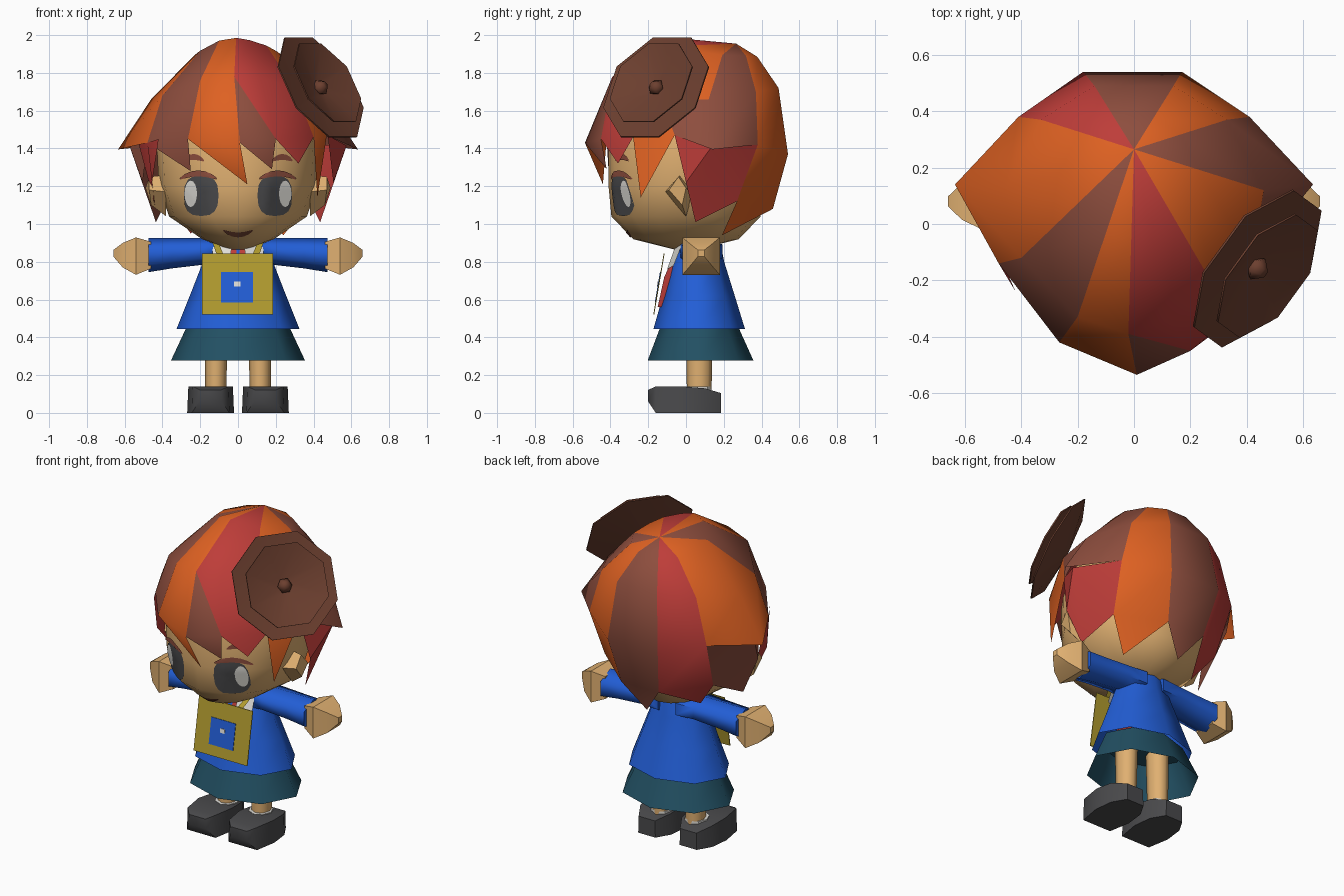
import bpy, bmesh, math
from mathutils import Vector, Matrix
from mathutils.bvhtree import BVHTree

if "Cube" in bpy.data.objects:
    bpy.data.objects.remove(bpy.data.objects["Cube"])


def material(name, rgb):
    m = bpy.data.materials.new(name)
    lin = [((c / 255 + 0.055) / 1.055) ** 2.4 for c in rgb]
    m.diffuse_color = (*lin, 1)
    m.use_nodes = True
    m.node_tree.nodes["Principled BSDF"].inputs["Base Color"].default_value = m.diffuse_color
    return m


M = {n: material(n, c) for n, c in {
    "orange": (222, 97, 34), "brown": (142, 78, 62), "red": (190, 61, 57),
    "skin": (224, 176, 113), "blue": (34, 94, 214), "gold": (178, 156, 47),
    "teal": (34, 80, 99), "charcoal": (74, 74, 76), "dark brown": (108, 63, 47),
    "white": (224, 222, 216)}.items()}


def make(name, faces, mats, idx=None, angle=40, outward=True):
    """Build an object from faces given as lists of points."""
    bm = bmesh.new()
    for i, f in enumerate(faces):
        face = bm.faces.new([bm.verts.new(p) for p in f])
        face.material_index = idx[i] if idx else 0
    bmesh.ops.remove_doubles(bm, verts=bm.verts, dist=0.0005)
    if outward:
        bmesh.ops.recalc_face_normals(bm, faces=bm.faces)
    me = bpy.data.meshes.new(name)
    bm.to_mesh(me)
    bm.free()
    ob = bpy.data.objects.new(name, me)
    bpy.context.collection.objects.link(ob)
    for m in mats:
        me.materials.append(M[m])
    bpy.context.view_layer.objects.active = ob
    ob.select_set(True)
    bpy.ops.object.shade_smooth_by_angle(angle=math.radians(angle))
    ob.select_set(False)
    return ob


def ring(c, ru, rv, n, axis="z", turn=0.0):
    """Ellipse of n points around c, square to the axis."""
    pts = []
    for i in range(n):
        a = 2 * math.pi * (i + turn) / n
        u, v = ru * math.cos(a), rv * math.sin(a)
        pts.append(Vector(c) + Vector((u, v, 0) if axis == "z" else (0, u, v)))
    return pts


def loft(rings, caps=(True, True)):
    faces = []
    for a, b in zip(rings, rings[1:]):
        n = len(a)
        faces += [[a[i], a[(i + 1) % n], b[(i + 1) % n], b[i]] for i in range(n)]
    if caps[0]:
        faces.append(rings[0][::-1])
    if caps[1]:
        faces.append(rings[-1])
    return faces


# Head
head_profile = [(0.865, 0.05, 0.06), (0.92, 0.19, 0.28), (1.04, 0.365, 0.395), (1.2, 0.42, 0.41),
                (1.42, 0.43, 0.41), (1.6, 0.38, 0.36), (1.75, 0.24, 0.22)]
head = make("head", loft([ring((0, 0, z), rx, ry, 16) for z, rx, ry in head_profile]), ["skin"], angle=60)
tree = BVHTree.FromPolygons([v.co for v in head.data.vertices], [p.vertices[:] for p in head.data.polygons])


def on_face(x, z, lift):
    hit = tree.ray_cast(Vector((x, -2, z)), Vector((0, 1, 0)))[0]
    return Vector((x, hit.y - lift, z))


def decal(name, mat, x, z, rx, rz, lift=0.006, bend=0.0, square=1.0):
    """Thin oval laid on the front of the head; bend curves it into an arc."""
    def pt(t, a):
        u, v = [math.copysign(abs(w) ** square, w) * t for w in (math.cos(a), math.sin(a))]
        return on_face(x + rx * u, z + rz * v + bend * u * u, lift)
    n, faces = 16, []
    for k in range(4):
        for i in range(n):
            a, b = 2 * math.pi * i / n, 2 * math.pi * (i + 1) / n
            q = [pt((k + 1) / 4, a), pt((k + 1) / 4, b)]
            faces.append(q + ([pt(0, 0)] if k == 0 else [pt(k / 4, b), pt(k / 4, a)]))
    make(name, faces, [mat], outward=False)


# Face details
for s, side in ((-1, "left"), (1, "right")):
    decal(side + "_eye", "charcoal", s * 0.195, 1.15, 0.092, 0.108, square=.75)
    decal(side + "_eye_white", "white", s * 0.25, 1.16, 0.033, 0.07, 0.009)
    decal(side + "_lash", "brown", s * 0.21, 1.268, 0.1, 0.016, 0.009, -0.03)
    decal(side + "_brow", "brown", s * 0.235, 1.355, 0.055, 0.016, 0.006, -0.02)
    # Ears
    base = [(s * 0.38, y, z) for y, z in ((-0.11, 1.17), (-0.03, 1.26), (0.04, 1.18), (0.0, 1.04))]
    tip = [(s * x, y, z) for x, y, z in ((.47, -.09, 1.18), (.47, -.04, 1.25), (.49, 0, 1.19), (.46, -.02, 1.10))]
    make(side + "_ear", loft([base, tip]), ["skin"], angle=20)
decal("mouth", "dark brown", 0, 0.942, 0.08, 0.013, 0.006, 0.025)

# Hair: one entry per parting line, upper point then lower point
parts = [((-.14, .49, 1.72), (-.18, .54, 1.37)), ((.14, .49, 1.72), (.17, .54, 1.37)),
         ((.33, .37, 1.70), (.41, .38, 1.42)), ((.46, .12, 1.66), (.635, .14, 1.395)),
         ((.42, -.13, 1.66), (.47, -.06, 1.47)), ((.30, -.25, 1.72), (.40, -.28, 1.46)),
         ((.12, -.34, 1.77), (.20, -.45, 1.45)), ((-.02, -.39, 1.78), (.01, -.535, 1.43)),
         ((-.20, -.33, 1.76), (-.265, -.42, 1.45)), ((-.40, -.12, 1.68), (-.48, -.14, 1.43)),
         ((-.46, .12, 1.66), (-.635, .14, 1.395)), ((-.33, .37, 1.70), (-.41, .38, 1.42))]
# Each lock: upper colour, lower colour, hanging points from its far side back
locks = [("brown", "brown", [(.13, .46, 1.08), (0, .39, .91), (-.13, .46, 1.08)]),
         ("orange", "orange", [(.38, .27, 1.12), (.24, .19, .94), (.13, .46, 1.08)]),
         ("brown", "brown", []),
         ("orange", "brown", []),
         ("orange", "orange", [(.42, -.24, 1.14)]),
         ("red", "red", [(.32, -.36, 1.32)]),
         ("red", "brown", [(.18, -.42, 1.29)]),
         ("orange", "orange", [(.05, -.44, 1.21)]),
         ("brown", "brown", [(-.25, -.41, 1.28)]),
         ("orange", "orange", []),
         ("orange", "orange", []),
         ("red", "red", [(-.13, .46, 1.08), (-.25, .21, .95), (-.38, .27, 1.12)])]
tones = ["orange", "brown", "red"]
apex = Vector((0, 0.265, 1.955))


def crown(p):
    p = Vector(p)
    return (apex + p) / 2 + Vector((0, 0, 0.18 * (p - apex).xy.length))


faces, idx = [], []
for i, (top, low, tips) in enumerate(locks):
    (a1, a2), (b1, b2) = parts[i], parts[(i + 1) % len(parts)]
    upper, lower = tones.index(top), tones.index(low)
    faces += [[apex, crown(a1), crown(b1)], [crown(a1), a1, b1, crown(b1)]]
    idx += [upper, upper]
    if top == "red" and low == "brown":
        # Wedge-shaped lock narrowing to a point on the forehead
        faces += [[a1, a2, b1], [a2, b2, b1]]
        idx += [upper, lower]
    else:
        faces.append([a1, a2, b2, b1])
        idx.append(lower)
    if tips:
        faces.append([b2, a2] + tips[::-1])
        idx.append(lower)
make("hair", faces, tones, idx, angle=60)

# Side locks under the flared tips
for s, side, tone, y0 in ((1, "right", "red", -.06), (-1, "left", "brown", -.06)):
    p = [(s * x, y, z) for x, y, z in ((.475, y0, 1.47), (.575, .14, 1.415), (.41, .38, 1.42),
                                       (.38, .27, 1.12), (.435, .05, 1.01), (.505, .0, 1.22))]
    make(side + "_side_lock", [[p[0], p[1], p[5]], [p[1], p[3], p[4], p[5]], [p[1], p[2], p[3]]], [tone])
make("left_front_lock", [[(-.42, -.24, 1.45), (-.48, -.14, 1.43), (-.455, -.16, 1.22)],
                         [(-.48, -.14, 1.43), (-.525, -.03, 1.42), (-.44, -.06, 1.1), (-.455, -.16, 1.22)]], ["red"])

# Round ornament: two eight-sided funnels and a centre bead
normal = Vector((0.70, -0.51, 0.48)).normalized()
frame = Matrix.Translation((0.44, -0.16, 1.725)) @ normal.to_track_quat("Z", "Y").to_matrix().to_4x4()


def dish(name, r, z, dip):
    rings = [ring((0, 0, z - dip - 0.02), 0.05, 0.05, 8, turn=.5), ring((0, 0, z - 0.008), r, r, 8, turn=.5),
             ring((0, 0, z), r, r, 8, turn=.5), ring((0, 0, z - dip), 0.05, 0.05, 8, turn=.5)]
    make(name, [[frame @ p for p in f] for f in loft(rings)], ["dark brown"], angle=48)


dish("ornament_back", 0.325, 0.0, 0.04)
dish("ornament_front", 0.255, 0.05, 0.065)
bead = [ring((0, 0, z), r, r, 6) for z, r in ((-.03, .03), (0, .045), (.03, .02))]
make("ornament_bead", [[frame @ p for p in f] for f in loft(bead)], ["dark brown"], angle=60)

# Sweater and skirt
make("sweater", loft([ring((0, y, z), rx, ry, 8) for z, y, rx, ry in (
    (.445, .07, .325, .242), (.62, .068, .255, .19), (.8, .062, .185, .14), (.88, .072, .155, .115),
    (.93, .08, .11, .09))], (False, True)), ["blue"], angle=60)
make("skirt", loft([ring((0, .077, .277), .355, .28, 8), ring((0, .07, .47), .265, .2, 8)],
                   (False, True)), ["teal"], angle=60)

for s, side in ((-1, "left"), (1, "right")):
    # Sleeve and hand
    make(side + "_sleeve", loft([ring((s * x, .08, z), ry, rz, 6, "x", .5) for x, z, ry, rz in (
        (.06, .855, .13, .075), (.18, .855, .12, .07), (.35, .845, .112, .08), (.475, .835, .113, .09))]),
        ["blue"], angle=70)
    make(side + "_hand", loft([ring((s * x, .08, z), r, r, 4, "x", .5) for x, z, r in (
        (.46, .835, .10), (.54, .83, .14), (.61, .835, .092), (.66, .845, .025))]), ["skin"], angle=35)
    # Leg, sock and shoe
    make(side + "_leg", loft([ring((s * .118, .07, .1), .055, .065, 8), ring((s * .115, .07, .46), .062, .072, 8)]),
         ["skin"], angle=60)
    make(side + "_sock", loft([ring((s * .118, .06, .08), .07, .075, 8), ring((s * .118, .06, .141), .07, .075, 8)]),
         ["white"])
    sections = [(-.2, .06, .06, .122), (-.16, .10, .0, .14), (-.02, .124, .0, .14), (.1, .11, .0, .13),
                (.185, .06, .0, .105)]
    make(side + "_shoe", loft([[(s * .145 + a * w, y, z) for a, z in ((-1, z0), (1, z0), (.95, z1), (-.95, z1))]
                               for y, w, z0, z1 in sections]), ["charcoal"], angle=50)


def plate(name, mat, x0, x1, z0, z1, out, thick=0.005):
    """Thin panel on the sloping front of the bag."""
    def p(x, z, o):
        return (x, -0.113 - (0.845 - z) * 0.17 - o, z)
    r = [[p(x0, z0, o), p(x1, z0, o), p(x1, z1, o), p(x0, z1, o)] for o in (out, out + thick)]
    make(name, loft(r), [mat], angle=20)


# Bag with patch and button
plate("bag", "gold", -.19, .185, .52, .845, 0)
plate("bag_patch", "blue", -.09, .08, .585, .745, .005, .003)
plate("bag_button", "white", -.02, .012, .67, .695, .008, .003)
# Scarf and collar
make("scarf", loft([[(-.04, -.03, .9), (.04, -.03, .9), (.05, -.115, .72), (.03, -.15, .56), (-.03, -.15, .56),
                     (-.05, -.115, .72)],
                    [(-.04, -.01, .9), (.04, -.01, .9), (.05, -.06, .72), (.03, -.12, .56), (-.03, -.12, .56),
                     (-.05, -.06, .72)]]), ["red"], angle=20)
for s, side in ((-1, "left"), (1, "right")):
    make(side + "_collar", [[(s * .03, -.05, .9), (s * .13, -.01, .92), (s * .14, -.065, .78), (s * .05, -.10, .76)]],
         ["white"])
    # Bag strap
    make(side + "_strap", [[(s * .08, -.113, .845), (s * .115, -.113, .845), (s * .145, -.02, .93),
                            (s * .115, -.02, .93)]], ["gold"])
